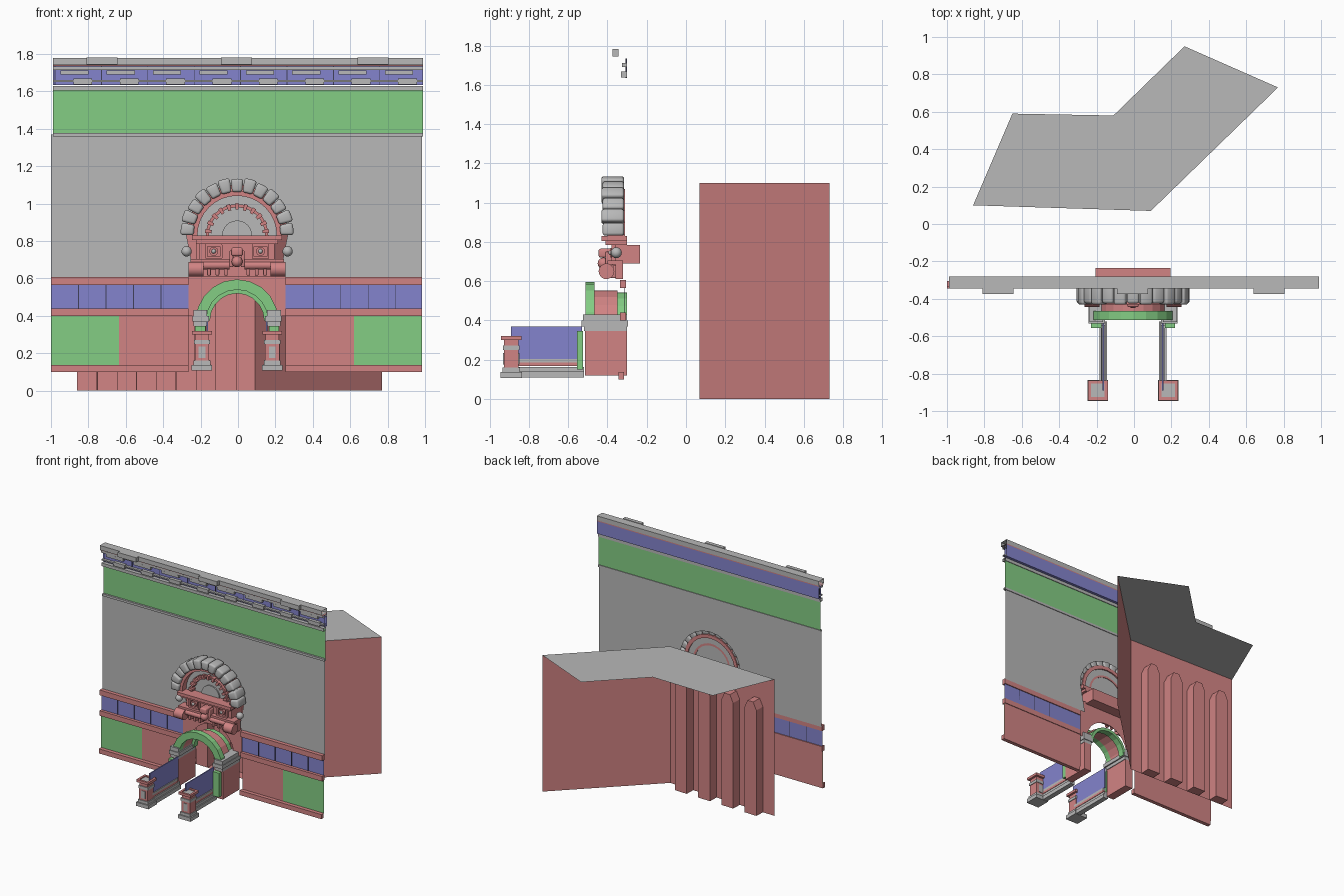
import bpy, bmesh
from math import pi, cos, sin

cube = bpy.data.objects.get("Cube")
if cube:
    bpy.data.objects.remove(cube)


def material(name, colour):
    m = bpy.data.materials.new(name)
    m.use_nodes = True
    m.diffuse_color = (*colour, 1)
    m.node_tree.nodes["Principled BSDF"].inputs["Base Color"].default_value = (*colour, 1)
    return m


GREY = material("stone grey", (0.48, 0.48, 0.48))
RED = material("brick red", (0.64, 0.23, 0.23))
GREEN = material("panel green", (0.23, 0.61, 0.23))
BLUE = material("frieze blue", (0.23, 0.23, 0.61))
DARK = material("joint dark", (0.05, 0.05, 0.1))
CX = -0.005          # portal centre line
SPRING = 0.83        # centre height of the round gable
LEFT, RIGHT = -1.0, 0.985


def prism(name, mat, outline, axis, lo, hi, caps=(True, True), bevel=0):
    """Extrude an outline along an axis; equal ends give a single sheet."""
    place = {"x": lambda u, v, d: (d, u, v),
             "y": lambda u, v, d: (u, d, v),
             "z": lambda u, v, d: (u, v, d)}[axis]
    bm = bmesh.new()
    a = [bm.verts.new(place(u, v, lo)) for u, v in outline]
    if lo == hi:
        bm.faces.new(a)
    else:
        b = [bm.verts.new(place(u, v, hi)) for u, v in outline]
        # A two-point outline makes one upright sheet
        for i in range(len(a) if len(a) > 2 else 1):
            j = (i + 1) % len(a)
            bm.faces.new((a[i], a[j], b[j], b[i]))
        if caps[0]:
            bm.faces.new(a[::-1])
        if caps[1]:
            bm.faces.new(b)
        bmesh.ops.recalc_face_normals(bm, faces=bm.faces)
    me = bpy.data.meshes.new(name)
    bm.to_mesh(me)
    bm.free()
    me.materials.append(mat)
    ob = bpy.data.objects.new(name, me)
    bpy.context.collection.objects.link(ob)
    if bevel:
        mod = ob.modifiers.new("bevel", "BEVEL")
        mod.width, mod.segments = bevel, 3
        me.shade_smooth()
    return ob


def rect(u0, u1, v0, v1):
    return [(u0, v0), (u1, v0), (u1, v1), (u0, v1)]


def box(name, mat, x0, x1, y0, y1, z0, z1, bevel=0):
    return prism(name, mat, rect(x0, x1, z0, z1), "y", y0, y1, bevel=bevel)


def arc(r, a0, a1, n, z):
    return [(CX + r * cos(a0 + (a1 - a0) * i / n), z + r * sin(a0 + (a1 - a0) * i / n))
            for i in range(n + 1)]


def ring(r0, r1, z, a0=0, a1=pi, n=16):
    return arc(r0, a0, a1, n, z) + arc(r1, a1, a0, n, z)


# Rear block: roof, angled side wall, front wall with four pointed bays
roof = [(-.86, .1), (-.65, .59), (-.11, .58), (.27, .95), (.77, .73), (.09, .07)]
prism("rear_roof", GREY, roof, "z", 1.1, 1.1)
prism("rear_side_wall", RED, roof[-2:], "z", 0, 1.1, (False, False))
outline = [(-.86, 1.1), (-.86, 0)]
bays = []
for i in range(4):
    x = -.755 + i * .212
    bay = [(x, 0), (x, .85), (x + .03, .91), (x + .08, .91), (x + .108, .85), (x + .108, 0)]
    outline += bay
    bays.append(prism("rear_bay", RED, bay, "y", 0, .08, (False, True)))
outline += [(.09, 0), (.09, 1.1)]
for ob in bays + [prism("rear_front_wall", RED, outline, "y", 0, 0)]:
    ob.rotation_euler.z = -.033
    ob.location.y = .073

# Main wall with the portal notch
notch = [(CX + .225, .6)] + arc(.27, 0, pi, 12, SPRING) + [(CX - .225, .6)]
prism("main_wall", GREY,
      [(LEFT, .6), (LEFT, 1.37), (RIGHT, 1.37), (RIGHT, .6)] + notch, "y", -.3, -.3)
prism("upper_band", GREEN, rect(-.99, .99, 1.37, 1.615), "y", -.3, -.3)


def strip(name, mat, y0, y1, z0, z1):
    prism(name, mat, rect(y0, y1, z0, z1), "x", -.99, .99, (False, False))


# Cornice and frieze
strip("band_lower_moulding", GREY, -.315, -.295, 1.36, 1.378)
strip("band_upper_moulding", GREY, -.325, -.295, 1.605, 1.63)
strip("frieze", BLUE, -.305, -.28, 1.635, 1.735)
strip("frieze_lower_fillet", GREY, -.325, -.3, 1.65, 1.66)
strip("cornice_bed", GREY, -.33, -.29, 1.715, 1.732)
strip("cornice", GREY, -.345, -.28, 1.742, 1.778)
strip("cornice_soffit", RED, -.335, -.28, 1.735, 1.742)
for i in range(8):
    x = -.98 + i * .248
    box("frieze_upper_block", GREY, x + .03, x + .18, -.325, -.3, 1.69, 1.712)
    box("frieze_lower_block", GREY, x + .1, x + .2, -.33, -.3, 1.638, 1.668)
    box("frieze_joint", DARK, x, x + .004, -.309, -.3, 1.635, 1.735)
for x in (-.81, -.09, .64):
    box("cornice_plate", GREY, x, x + .165, -.375, -.345, 1.745, 1.782)

# Lower wall on both sides of the portal
for x0, x1, g0, g1 in ((LEFT, -.265, LEFT, -.635), (.255, RIGHT, .62, RIGHT)):
    box("upper_ledge", RED, x0, x1, -.335, -.305, .565, .607)
    box("middle_ledge", RED, x0, x1, -.335, -.305, .4, .44)
    box("foot_ledge", RED, x0, x1, -.345, -.315, .1, .137)
    prism("blue_panel", BLUE, rect(x0, x1, .44, .565), "y", -.312, -.312)
    prism("lower_wall", RED, rect(x0, x1, .13, .4), "y", -.31, -.31)
    prism("green_panel", GREEN, rect(g0, g1, .137, .4), "y", -.314, -.314)
    for i in range(1, 5):
        x = x0 + i * .147
        box("panel_joint", DARK, x - .002, x + .002, -.316, -.312, .44, .565)

# Porch: facade, barrel vault, green arches, jambs
facade = [(CX + .26, .63), (CX + .26, .4)] + arc(.19, 0, pi, 14, .4) + [(CX - .26, .4), (CX - .26, .63)]
prism("porch_facade", RED, facade, "y", -.32, -.32)
prism("front_arch", GREEN, ring(.165, .22, .375, n=10), "y", -.512, -.465)
prism("vault", RED, ring(.165, .178, .375, n=10), "y", -.465, -.35)
prism("rear_arch", GREEN, ring(.145, .168, .375, n=10), "y", -.35, -.3)


def sided(name, mat, s, a, b, y0, y1, z0, z1, bevel=0):
    xs = sorted((CX + s * a, CX + s * b))
    return box(name, mat, *xs, y0, y1, z0, z1, bevel)


for s in (-1, 1):
    sided("jamb", RED, s, .165, .23, -.515, -.3, .12, .345)
    sided("jamb_front", GREEN, s, .17, .225, -.555, -.525, .15, .345)
    sided("capital_lower", GREY, s, .16, .232, -.52, -.3, .345, .37)
    sided("capital_upper", GREY, s, .15, .238, -.532, -.295, .37, .4)
    sided("capital_top", GREY, s, .16, .234, -.525, -.3, .4, .43)
    # Stair rails
    sided("rail_foot", GREY, s, .14, .18, -.87, -.52, .11, .14)
    sided("rail_base", GREY, s, .148, .172, -.87, -.52, .14, .163)
    sided("rail_moulding", RED, s, .15, .17, -.87, -.54, .168, .185)
    sided("rail_upper_moulding", GREY, s, .15, .17, -.87, -.54, .185, .203)
    sided("rail_panel", BLUE, s, .156, .164, -.89, -.53, .203, .37)
    # Newel posts, stacked square tiers
    for name, mat, h, z0, z1 in (
            ("post_foot", GREY, .055, .108, .138), ("post_base", GREY, .045, .138, .16),
            ("post_shaft", RED, .038, .16, .25), ("post_neck", GREY, .043, .25, .272),
            ("post_head", RED, .036, .272, .305)):
        sided(name, mat, s, .188 - h, .188 + h, -.89 - h, -.89 + h, z0, z1)
    for d in (-1, 1):
        sided("post_cap_side", RED, s, .188 + d * .036, .188 + d * .053, -.943, -.837, .3, .32)
        sided("post_cap_end", RED, s, .15, .226, *sorted((-.89 + d * .036, -.89 + d * .053)), .3, .32)
        y = -.89 + d * .038
        sided("post_inset", GREY, s, .17, .206, y - .004, y + .004, .175, .235)
    sided("post_top", GREY, s, .152, .224, -.926, -.854, .305, .312)

# Round gable: voussoirs, rings, tympanum
for i in range(13):
    a = pi * (i + .03) / 13
    b = pi * (i + .97) / 13
    grow = .006 * (i % 2)
    wedge = ring(.232, .303 + grow, SPRING, a, b, 2)
    prism("voussoir", GREY, wedge, "y", -.425 - grow, -.315, bevel=.014)
prism("gable_red_ring", RED, ring(.212, .24, SPRING), "y", -.4, -.31)
prism("gable_grey_ring", GREY, ring(.165, .214, SPRING), "y", -.35, -.32)
prism("gable_inner_ring", RED, ring(.15, .167, SPRING), "y", -.365, -.32)
prism("tympanum", GREY, arc(.16, 0, pi, 16, SPRING), "y", -.335, -.325)
prism("tympanum_disc", GREY, arc(.08, 0, pi, 12, SPRING), "y", -.345, -.335)
for i in range(11):
    a = pi * (i + .5) / 11
    prism("ring_tooth", RED, ring(.138, .172, SPRING, a - .06, a + .06, 2), "y", -.38, -.34)

# Gable base: ledges, panel, rosettes, scrolls, brackets
box("gable_ledge", RED, CX - .24, CX + .24, -.43, -.3, .805, .83)
box("gable_lower_ledge", RED, CX - .22, CX + .22, -.41, -.3, .785, .805)
box("gable_panel", RED, CX - .2, CX + .2, -.36, -.235, .69, .785)
box("gable_sill", RED, CX - .25, CX + .25, -.40, -.32, .685, .705)
box("gable_foot", RED, CX - .25, CX + .25, -.36, -.32, .61, .69)


def turned(name, mat, shape, x, y, z, **sizes):
    if shape == "ball":
        bpy.ops.mesh.primitive_uv_sphere_add(segments=14, ring_count=8, location=(x, y, z), **sizes)
    else:
        turn = (0, pi / 2, 0) if shape == "roll" else (pi / 2, 0, 0)
        bpy.ops.mesh.primitive_cylinder_add(vertices=14, location=(x, y, z), rotation=turn, **sizes)
    ob = bpy.context.object
    ob.name = name
    ob.data.materials.append(mat)
    bpy.ops.object.shade_smooth_by_angle()


for s in (-1, 1):
    turned("scroll", RED, "roll", CX + s * .22, -.405, .65, radius=.04, depth=.08)
    turned("scroll_bar", RED, "roll", CX + s * .115, -.39, .67, radius=.022, depth=.15)
    turned("side_ball", GREY, "ball", CX + s * .27, -.355, .745, radius=.028)
    turned("rosette", RED, "disc", CX + s * .125, -.37, .745, radius=.024, depth=.03)
    turned("rosette_heart", GREY, "ball", CX + s * .125, -.384, .745, radius=.012)
    for d in (-1, 1):
        x = .125 + d * .04
        sided("rosette_frame_side", RED, s, x - .006, x + .006, -.38, -.36, .71, .78)
        z = .745 + d * .033
        sided("rosette_frame_rail", RED, s, .08, .17, -.38, -.36, z - .006, z + .006)
    for a in (.06, .105, .15):
        sided("bracket", RED, s, a - .01, a + .01, -.4, -.34, .615, .68, .006)
    sided("centre_wing", RED, s, .02, .04, -.41, -.35, .66, .75, .006)
box("centre_bracket", RED, CX - .03, CX + .03, -.445, -.35, .72, .765, .01)
turned("centre_mask", RED, "ball", CX, -.42, .69, radius=.03)
